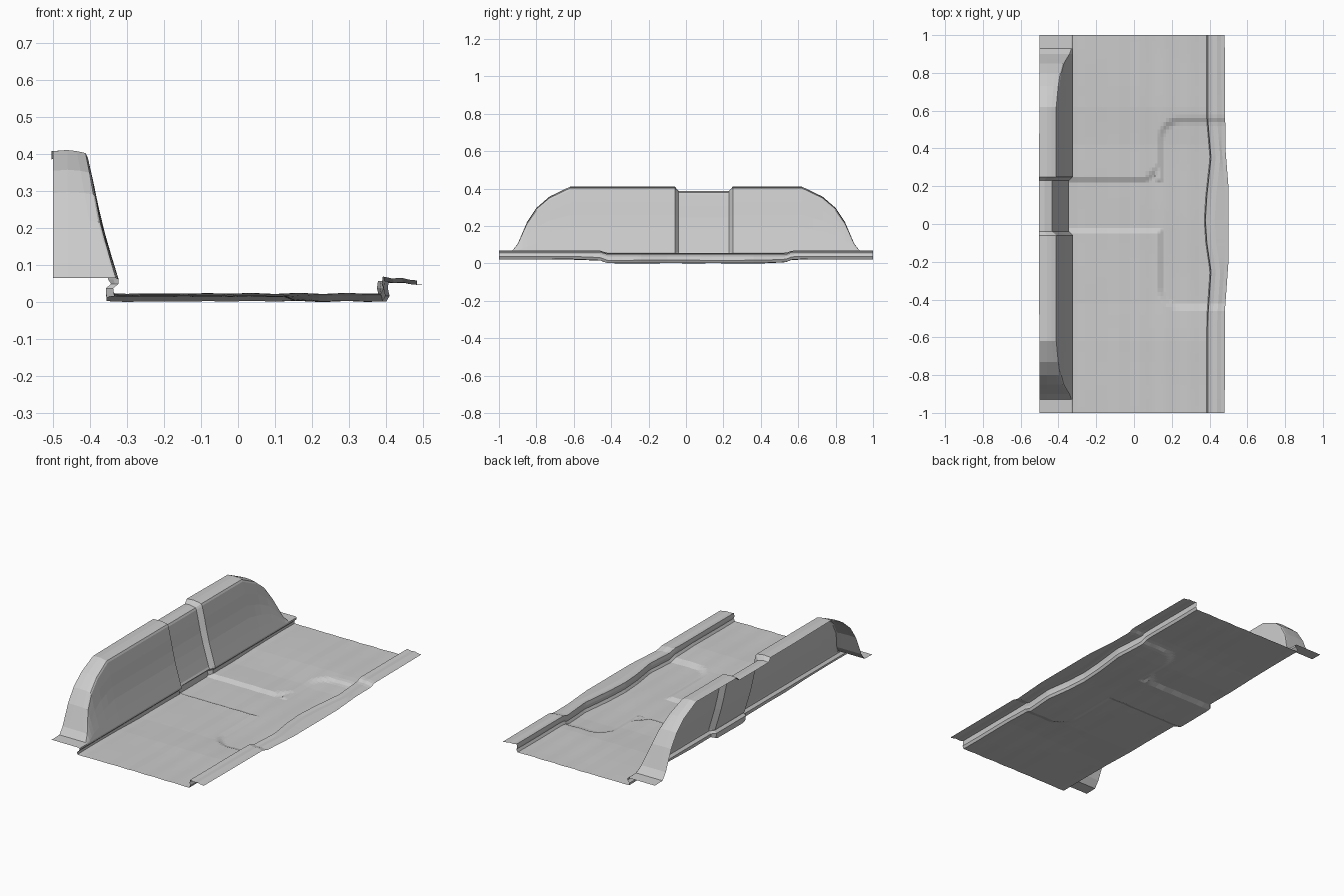
import bpy, math

if "Cube" in bpy.data.objects:
    bpy.data.objects.remove(bpy.data.objects["Cube"])


def lerp_table(t, table):
    if t <= table[0][0]:
        return table[0][1]
    for (a, va), (b, vb) in zip(table, table[1:]):
        if t <= b:
            return va + (vb - va) * (t - a) / (b - a)
    return table[-1][1]


def ramp(t):
    return max(0.0, min(1.0, t))


ARCH = [(-1, .07), (-.93, .072), (-.9, .11), (-.85, .225), (-.8, .30), (-.73, .36),
        (-.62, .413), (.62, .413), (.73, .36), (.8, .30), (.85, .225), (.9, .11), (.93, .072), (1, .07)]
WALL_X = [(.07, -.33), (.13, -.348), (.22, -.372), (.34, -.394), (.40, -.406)]
STEP_X = [(-1, .385), (-.5, .385), (-.25, .402), (-.1, .38), (.02, .372), (.15, .38), (.35, .402), (.55, .385), (1, .385)]
EDGE_X = [(-1, .48), (-.45, .482), (-.2, .5), (.2, .5), (.4, .484), (1, .48)]


# Recess across the middle: narrow channel that widens into a rounded pocket
def recess(x, y):
    channel = max(-(y + .05), y - .25)
    if x > .13:
        channel = max(channel, x - .3)
    chamfer = (y - .25) - (x - .06)
    neck = max(x - .14, .05 - x, y - .33, -y, chamfer * .7)
    dx, dy = .125 - x + .12, abs(y - .055) - .51 + .12
    pocket = min(max(dx, dy), 0) + math.hypot(max(dx, 0), max(dy, 0)) - .12
    return ramp(-min(channel, pocket, neck) / .03)


def groove(y):
    return min(ramp((y + .06) / .02), ramp((.25 - y) / .02))


def floor_z(x, y):
    sag = .007 * ramp((.62 - abs(y)) / .2)
    wave = .0012 * math.sin(x * 48) + .001 * math.sin(y * 11 + x * 5)
    return .028 - sag - .013 * recess(x, y) + wave


def left_x(y):
    return -.335 - .02 * groove(y)


# Profiles across the sheet, one per station along y
def wall_profile(y):
    g, top = groove(y), lerp_table(y, ARCH)
    top -= .022 * g
    rise = ramp((top - .07) / .3)
    off = -.028 * g
    e = -.5 - .004 * ramp((.6 - abs(y)) / .3)
    xt = lerp_table(top - .014 * rise, WALL_X) + off
    pts = [(e, top), (-.46 + off * .5, top + .003 * rise), (xt - .03, top),
           (xt - .006, top - .005 * rise), (xt, top - .016 * rise)]
    foot = .066
    z0 = top - .016 * rise
    for i in range(1, 6):
        z = z0 + (foot - z0) * i / 5
        pts.append((lerp_table(z, WALL_X) + off + .008 * i / 5, z))
    lx = left_x(y)
    pts += [(lx + .012, .055), (lx - .002, .042), (lx, floor_z(lx, y))]
    return pts


FLOOR_X = [-.30, -.26, -.2, -.14, -.08, -.02, .03, .06, .08, .095, .11, .125, .14, .155,
           .17, .185, .2, .22, .24, .26, .28, .3, .32, .345]


def floor_profile(y):
    end = lerp_table(y, STEP_X)
    xs = [left_x(y)] + FLOOR_X + [end]
    return [(x, floor_z(x, y)) for x in xs]


def sill_profile(y):
    s, e = lerp_table(y, STEP_X), lerp_table(y, EDGE_X)
    z = floor_z(s, y)
    d = .012 * recess(.44, y)
    return [(s, z), (s + .008, z + .015), (s + .003, .055 - d), (s + .006, .074 - d),
            (s + .03, .069 - d), (s + .055, .071 - d), (e - .02, .066 - d), (e, .064 - d)]


def loft(name, profile, ys):
    rows = [profile(y) for y in ys]
    n = len(rows[0])
    verts = [(x, y, z) for y, row in zip(ys, rows) for x, z in row]
    faces = [(j * n + i, j * n + i + 1, (j + 1) * n + i + 1, (j + 1) * n + i)
             for j in range(len(ys) - 1) for i in range(n - 1)]
    me = bpy.data.meshes.new(name)
    me.from_pydata(verts, [], faces)
    ob = bpy.data.objects.new(name, me)
    bpy.context.collection.objects.link(ob)
    return ob


# Stations: coarse at the ends, fine around the recess edges
fine = [-.48 + .02 * i for i in range(55)]
ends = [1, .965, .93, .9, .875, .85, .8, .73, .68, .62]
ys = sorted(set([round(v, 3) for v in fine] + ends + [-v for v in ends]
                + [-.55, -.05, -.03, .23, .25, -.06]))

parts = [loft("wheel_arch_wall", wall_profile, ys),
         loft("floor_panel", floor_profile, ys),
         loft("side_sill_flange", sill_profile, ys)]

# Rest the panel on the ground
low = min(v.co.z for o in parts for v in o.data.vertices)
for o in parts:
    for v in o.data.vertices:
        v.co.z -= low
